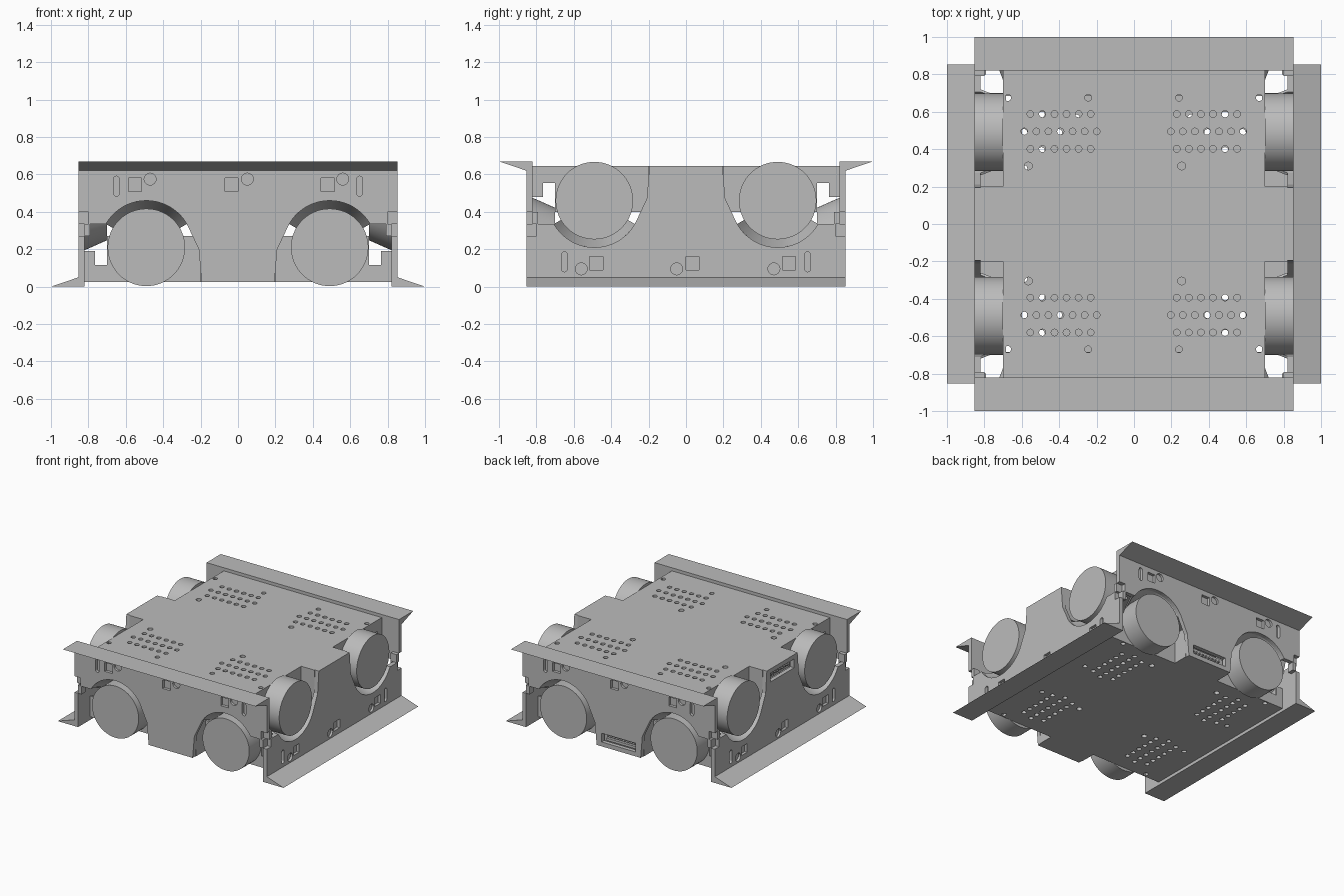
import bpy, bmesh, math
from mathutils import Matrix

cube = bpy.data.objects.get("Cube")
if cube:
    bpy.data.objects.remove(cube, do_unlink=True)

grey = bpy.data.materials.new("plain grey")
grey.use_nodes = True
colour = (0.5, 0.5, 0.5, 1)
grey.diffuse_color = colour
grey.node_tree.nodes["Principled BSDF"].inputs["Base Color"].default_value = colour

HEIGHT = 0.67
OUT, INN = 0.853, 0.82        # outer and inner faces of the walls
WELL = 0.7                    # inner end of the wheel wells
WHEEL_X, WHEEL_Z, WHEEL_R = 0.49, 0.21, 0.207
PLACE = {"x": lambda u, v, t: (t, u, v),
         "y": lambda u, v, t: (u, t, v),
         "z": lambda u, v, t: (u, v, t)}


def add_prism(bm, pts, axis, a, b):
    """Extrude a flat outline along an axis from a to b."""
    lo = [bm.verts.new(PLACE[axis](u, v, a)) for u, v in pts]
    hi = [bm.verts.new(PLACE[axis](u, v, b)) for u, v in pts]
    bm.faces.new(lo)
    bm.faces.new(hi[::-1])
    n = len(pts)
    for i in range(n):
        j = (i + 1) % n
        bm.faces.new((lo[i], hi[i], hi[j], lo[j]))


def make(name, prisms, cutter=None, matrix=None, smooth=False):
    """Make one object from prisms, cut holes in it, then move it."""
    bm = bmesh.new()
    for p in prisms:
        add_prism(bm, *p)
    bmesh.ops.recalc_face_normals(bm, faces=bm.faces)
    mesh = bpy.data.meshes.new(name)
    bm.to_mesh(mesh)
    bm.free()
    mesh.materials.append(grey)
    obj = bpy.data.objects.new(name, mesh)
    bpy.context.collection.objects.link(obj)
    bpy.ops.object.select_all(action="DESELECT")
    obj.select_set(True)
    bpy.context.view_layer.objects.active = obj
    if cutter:
        tool = make("hole_cutter", cutter)
        tool.hide_render = True
        bpy.context.view_layer.objects.active = obj
        mod = obj.modifiers.new("holes", "BOOLEAN")
        mod.operation, mod.solver, mod.object = "DIFFERENCE", "EXACT", tool
        bpy.ops.object.modifier_apply(modifier=mod.name)
        bpy.data.objects.remove(tool, do_unlink=True)
    if matrix:
        obj.data.transform(matrix)
    if smooth:
        tool_sel = bpy.context.selected_objects
        for o in tool_sel:
            o.select_set(o == obj)
        bpy.ops.object.shade_smooth_by_angle(angle=math.radians(30))
    return obj


def rect(u0, u1, v0, v1):
    return [(u0, v0), (u1, v0), (u1, v1), (u0, v1)]


def arc(u, v, r, a, b, n):
    steps = [math.radians(a + (b - a) * i / n) for i in range(n + 1)]
    return [(u + r * math.cos(t), v + r * math.sin(t)) for t in steps]


def circle(u, v, r, n=16):
    return arc(u, v, r, 0, 360, n)[:-1]


def flip(pts):
    return [(-u, v) for u, v in pts[::-1]]


def build_wall(side, matrix, socket):
    """Wall with arches, flange, wheels and fenders, facing -y."""
    half = [(0.195, 0.025), (0.21, 0.2)]
    half += arc(WHEEL_X, WHEEL_Z, 0.25, 150, 30, 20)
    half += [(0.8, 0.335), (0.8, 0.4), (OUT, 0.4), (OUT, HEIGHT)]
    cuts = []
    # Shallow square, round and slotted recesses
    for x in (-0.55, -0.035, 0.48):
        cuts.append((rect(x - 0.035, x + 0.035, 0.51, 0.58), "y", -0.9, -0.83))
    for x in (-0.47, 0.05, 0.56):
        cuts.append((circle(x, 0.575, 0.032), "y", -0.9, -0.835))
    for x in (-0.65, 0.65):
        slot = arc(x, 0.575, 0.016, 0, 180, 8) + arc(x, 0.5, 0.016, 180, 360, 8)
        cuts.append((slot, "y", -0.9, -0.83))
    if socket:
        cuts.append((rect(-0.15, 0.15, 0.06, 0.13), "y", -0.9, -0.8))
        pins = [(rect(-0.17, 0.17, 0.05, 0.14), "y", -0.8, -0.79),
                (rect(-0.13, 0.13, 0.065, 0.085), "y", -0.82, -0.8)]
        pins += [(circle(-0.12 + 0.03 * i, 0.105, 0.007, 8), "y", -0.82, -0.8)
                 for i in range(9)]
        make(side + "_socket", pins, matrix=matrix)
    make(side + "_wall", [(half + flip(half), "y", -OUT, -INN)], cuts, matrix)

    # Wedge flange along the free edge
    wedge = [(-1.0, HEIGHT), (-OUT, 0.62), (-INN, 0.62), (-INN, HEIGHT)]
    make(side + "_flange", [(wedge, "x", -OUT, OUT)], matrix=matrix)

    for s, end in ((-1, "a"), (1, "b")):
        x = s * WHEEL_X
        name = side + "_" + end
        make(name + "_wheel", [(circle(x, WHEEL_Z, WHEEL_R, 64), "y", -OUT, -WELL)],
             matrix=matrix, smooth=True)
        make(name + "_axle", [(circle(x, WHEEL_Z, 0.05, 24), "y", -WELL, -0.6)],
             matrix=matrix, smooth=True)
        make(name + "_corner_tab", [(rect(min(s * 0.8, s * OUT), max(s * 0.8, s * OUT),
             0.335, 0.4), "y", -INN, -0.79)], matrix=matrix)
        # Tapered fender behind the arch
        fender = make(name + "_fender", [(arc(x, WHEEL_Z, 0.25, 30, 150, 24)
                      + arc(x, WHEEL_Z, 0.265, 150, 30, 24), "y", -INN, -WELL)])
        for v in fender.data.vertices:
            if v.co.y > -0.75:
                v.co.x = x + (v.co.x - x) * 0.8
                v.co.z = WHEEL_Z + (v.co.z - WHEEL_Z) * 0.8
        fender.data.transform(matrix)
        bpy.ops.object.shade_smooth_by_angle(angle=math.radians(30))


def build_deck(name, matrix):
    """Perforated deck with its well walls."""
    quarter = [(INN, 0.2), (WELL, 0.2), (WELL, INN)]
    right = [(u, -v) for u, v in quarter[::-1]] + quarter
    holes = []
    for gx in (-0.393, 0.39):
        for gy in (0.495, -0.487):
            for count, dy in ((6, 0.093), (7, 0), (6, -0.093)):
                holes += [(gx + 0.0645 * (i - (count - 1) / 2), gy + dy, 0.018)
                          for i in range(count)]
    for y in (0.31, -0.305):
        holes += [(-0.565, y, 0.021), (0.255, y, 0.021)]
    for y in (0.675, -0.67):
        holes += [(x, y, 0.018) for x in (-0.675, -0.245, 0.24, 0.67)]
    make(name, [(right + flip(right), "z", 0.62, 0.645)],
         [(circle(x, y, r, 12), "z", 0.6, 0.7) for x, y, r in holes], matrix)

    # Stepped wall behind each wheel well, with a return to the side wall
    step = [(0.2, 0.64), (0.2, 0.4), (WELL, 0.4), (WELL, 0.555),
            (0.765, 0.555), (0.765, 0.48), (INN, 0.48), (INN, 0.64)]
    for sx in (-1, 1):
        for sy, outline in ((-1, flip(step)), (1, step)):
            x0, x1 = sorted((sx * 0.685, sx * WELL))
            r0, r1 = sorted((sx * WELL, sx * INN))
            y0, y1 = sorted((sy * 0.185, sy * 0.2))
            make(name + "_well_wall", [(outline, "x", x0, x1)], matrix=matrix)
            make(name + "_well_return", [(rect(r0, r1, y0, y1), "z", 0.4, 0.64)],
                 matrix=matrix)


# The lower half is the upper half turned over and turned a quarter
turned_over = Matrix(((0, -1, 0, 0), (-1, 0, 0, 0), (0, 0, -1, HEIGHT), (0, 0, 0, 1)))
half_turn = Matrix.Rotation(math.pi, 4, "Z")
upright = Matrix.Identity(4)

for base, deck, near, far in ((upright, "top_deck", "front", "back"),
                              (turned_over, "bottom_deck", "left", "right")):
    build_deck(deck, base)
    build_wall(near, base, False)
    build_wall(far, base @ half_turn, True)
